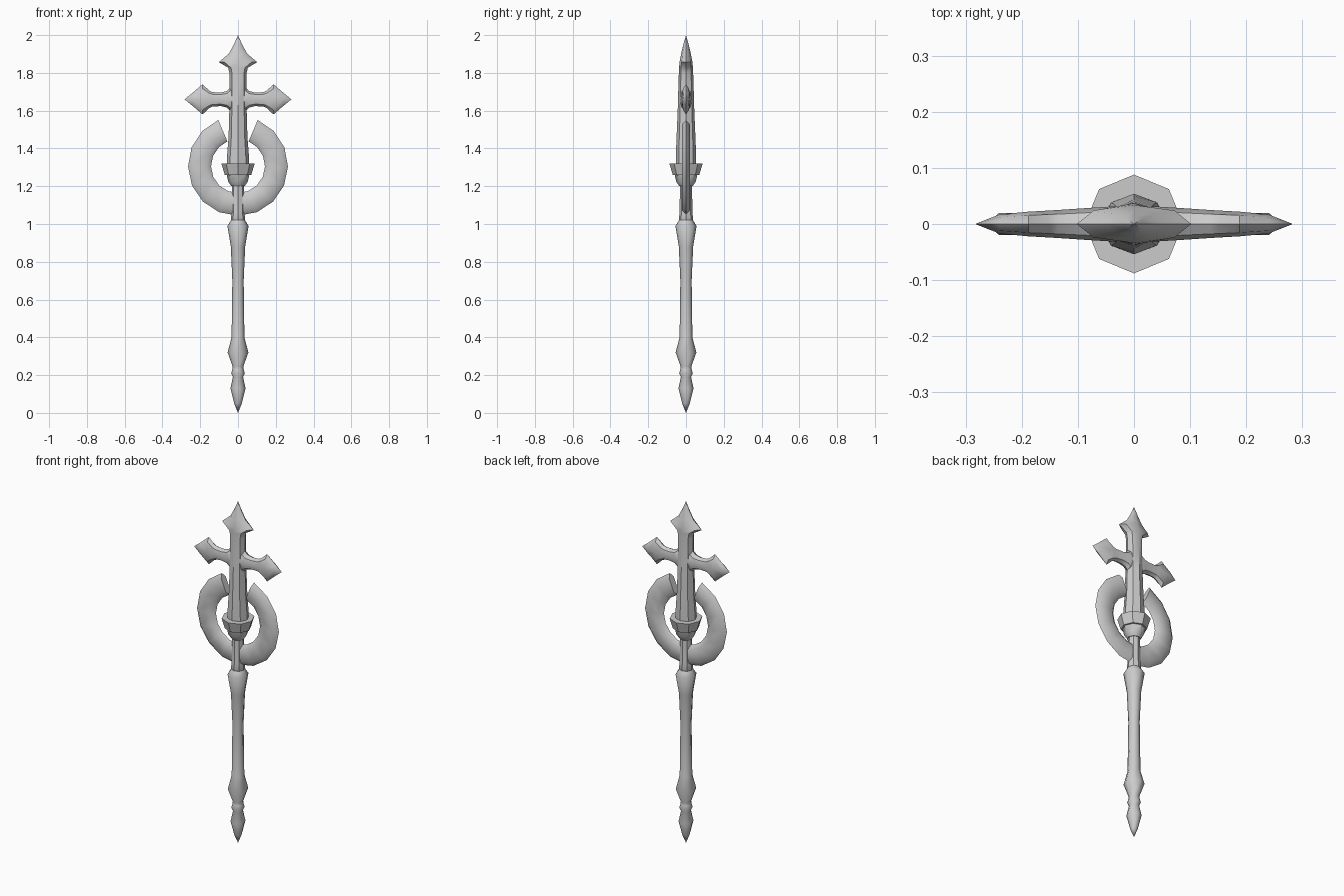
import bpy, bmesh, math
from mathutils import Vector

old = bpy.data.objects.get("Cube")
if old:
    bpy.data.objects.remove(old, do_unlink=True)

# One grey material for the whole model
grey = bpy.data.materials.new("stone grey")
grey.use_nodes = True
COLOR = (0.6, 0.6, 0.6, 1)
grey.diffuse_color = COLOR
grey.node_tree.nodes["Principled BSDF"].inputs["Base Color"].default_value = COLOR


def skin(name, rings, angle=40):
    """Bridge equal closed rings of points, cap both ends and shade."""
    bm = bmesh.new()
    loops = [[bm.verts.new(p) for p in ring] for ring in rings]
    n = len(loops[0])
    for a, b in zip(loops, loops[1:]):
        for i in range(n):
            j = (i + 1) % n
            bm.faces.new((a[i], a[j], b[j], b[i]))
    bm.faces.new(loops[0][::-1])
    bm.faces.new(loops[-1])
    bmesh.ops.remove_doubles(bm, verts=bm.verts, dist=0.0005)
    bmesh.ops.recalc_face_normals(bm, faces=bm.faces)
    mesh = bpy.data.meshes.new(name)
    bm.to_mesh(mesh)
    bm.free()
    mesh.materials.append(grey)
    obj = bpy.data.objects.new(name, mesh)
    bpy.context.collection.objects.link(obj)
    bpy.ops.object.select_all(action="DESELECT")
    obj.select_set(True)
    bpy.context.view_layer.objects.active = obj
    bpy.ops.object.shade_smooth_by_angle(angle=math.radians(angle))
    return obj


def oval(wide, deep, sides=8):
    steps = [math.tau * i / sides for i in range(sides)]
    return [(wide * math.cos(a), deep * math.sin(a)) for a in steps]


def upright(name, profile, angle=40):
    """Stack of ovals: height, half width, half depth."""
    return skin(name, [[(x, y, z) for x, y in oval(w, d)] for z, w, d in profile], angle)


def turned(name, profile, angle=40):
    return upright(name, [(z, r, r) for z, r in profile], angle)


# Turned handle with pointed pommel
turned("handle", [
    (0, 0), (0.05, 0.02), (0.13, 0.04), (0.19, 0.027), (0.21, 0.036),
    (0.23, 0.03), (0.245, 0.028), (0.32, 0.055), (0.4, 0.034), (0.7, 0.03),
    (0.88, 0.038), (0.99, 0.056), (1.02, 0.037)], 50)
turned("neck", [(1.01, 0.032), (1.025, 0.038), (1.06, 0.034), (1.22, 0.032)])

# Stepped collar
turned("collar_base", [(1.2, 0.036), (1.225, 0.052), (1.27, 0.062)])
turned("collar", [(1.26, 0.07), (1.32, 0.088)], 30)

# Upright of the cross ending in an arrowhead
upright("cross_upright", [
    (1.28, 0.06, 0.054), (1.36, 0.058, 0.054), (1.46, 0.05, 0.05),
    (1.6, 0.046, 0.044), (1.74, 0.045, 0.04), (1.8, 0.046, 0.038),
    (1.827, 0.052, 0.037), (1.857, 0.102, 0.034), (1.9, 0.05, 0.026),
    (1.95, 0.022, 0.014), (2.0, 0, 0)])

# Flared arms with diamond heads, and the two halves of the open ring
ARM = [(0, 0.06, 0.031), (0.042, 0.062, 0.031), (0.058, 0.044, 0.03),
       (0.09, 0.036, 0.028), (0.135, 0.038, 0.025), (0.152, 0.046, 0.024),
       (0.188, 0.08, 0.022), (0.24, 0.035, 0.017), (0.283, 0, 0)]
OUTER, INNER, CENTRE = 0.267, 0.144, 1.305
SECTION = [(OUTER, 0), (OUTER - 0.025, 0.02), (INNER + 0.025, 0.02),
           (INNER, 0), (INNER + 0.025, -0.02), (OUTER - 0.025, -0.02)]

for side, sign in (("left", 1), ("right", -1)):
    skin(side + "_arm", [[(sign * x, y, 1.66 + z) for z, y in oval(h, d)]
                         for x, h, d in ARM])
    arc = []
    for i in range(8):
        a = math.radians(67 - 157 * i / 7)
        shrink = 1 - 0.003 * i
        arc.append([Vector((sign * r * shrink * math.cos(a), y,
                            CENTRE + r * shrink * math.sin(a))) for r, y in SECTION])
    skin(side + "_ring_half", arc, 50)
